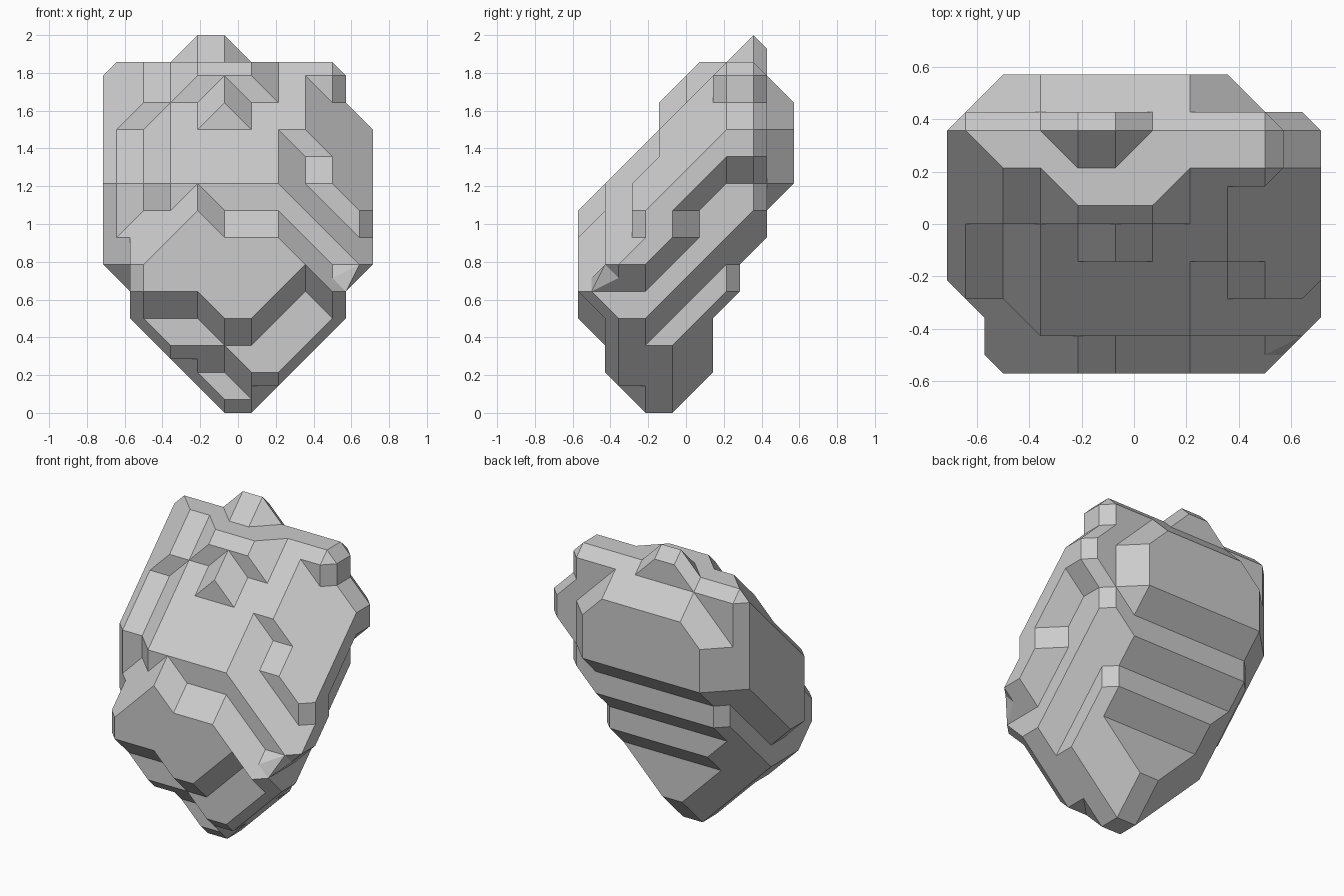
import bpy, bmesh
from itertools import product
from mathutils import Vector

if "Cube" in bpy.data.objects:
    bpy.data.objects.remove(bpy.data.objects["Cube"])

U = 1 / 14  # lattice unit; the stone is built on odd lattice points

# per column x: front slope offset, top of the belly bulge, back undercut
COLUMNS = {-9: (20, 0, 12), -7: (20, 11, 8), -5: (22, 13, 6), -3: (22, 15, 4),
           -1: (22, 13, 2), 1: (22, 13, 2), 3: (22, 13, 4), 5: (22, 11, 6),
           7: (20, 9, 10), 9: (18, 0, 16)}
# rear limit of each level z = 1, 3, 5 ...
BACK = [-1, 1, 1, 1, 3, 3, 5, 5, 7, 7, 7, 7, 5]
# local nicks and nubs in the front and back faces: (x, z) -> y
NICKS = {(5, 9): -5, (-7, 15): -3, (-1, 23): -1, (-7, 23): 1,
         (5, 17): -3, (5, 19): -1, (7, 15): -3, (9, 13): -3}
BACK_NICKS = {(-7, 23): 5, (5, 23): 5, (9, 11): -3, (9, 13): -1, (9, 19): 5}


def front(x, z):
    k, top, _ = COLUMNS[x]
    if (x, z) in NICKS:
        return NICKS[x, z]
    if z == 1 or (z == 3 and x < 1):
        return -3
    if z <= 7:                                   # tapered foot
        return -7 if z == 7 and abs(x) == 1 else -5
    if z <= top:                                 # belly bulge
        return -7
    y = max(-5, z - k)                           # sloping face
    if x == -9:
        return max(-3, y)
    if z == 25 and -3 <= x <= 1:                 # brow
        return 1
    return min(3, y)


def back(x, z):
    if (x, z) in BACK_NICKS:
        return BACK_NICKS[x, z]
    y = min(BACK[z // 2], z - COLUMNS[x][2])
    return min(y, 5) if abs(x) == 9 or x == 7 else y


# solid lattice points of the leaning stone
solid = set()
for z in range(1, 26, 2):
    for x in COLUMNS:
        if abs(x) > min(z, 7 if z < 11 else 9) or (x == 9 and z > 21):
            continue
        for y in range(front(x, z), back(x, z) + 1, 2):
            solid.add((x, y, z))
# crest on top
solid |= {(-3, 5, 27), (-1, 5, 27)}

CORNERS = list(product((0, 2), repeat=3))
bm = bmesh.new()
made = {}


def vert(p):
    if p not in made:
        made[p] = bm.verts.new(Vector(p) * U)
    return made[p]


def gap(p, q):
    return sum(abs(a - b) for a, b in zip(p, q))


def crossed(pts):
    """True if one side of the cell has solid points only on a diagonal."""
    for i in range(3):
        for s in {p[i] for p in pts}:
            d = [p for p in pts if p[i] == s and p in solid]
            if len(d) == 2 and gap(*d) == 4:
                return True
    return False


# chamfered skin: hull the smaller part of each lattice cell, keep its inner faces
for cell in product(range(-11, 11, 2), range(-11, 11, 2), range(-1, 29, 2)):
    pts = [tuple(a + b for a, b in zip(cell, c)) for c in CORNERS]
    part = [p for p in pts if p in solid]
    if not part or len(part) == 8:
        continue
    if len(part) > 4 and not crossed(pts):
        part = [p for p in pts if p not in solid]
    hull_pts = set(part)
    for p in part:
        for q in pts:
            if q not in part and gap(p, q) == 2:
                hull_pts.add(tuple((a + b) // 2 for a, b in zip(p, q)))
    tmp = bmesh.new()
    for p in sorted(hull_pts):
        tmp.verts.new(p)
    bmesh.ops.convex_hull(tmp, input=tmp.verts[:])
    for f in tmp.faces:
        co = [tuple(round(c) for c in v.co) for v in f.verts]
        on_side = any(all(p[i] == cell[i] + s for p in co)
                      for i in range(3) for s in (0, 2))
        if not on_side:
            vs = [vert(p) for p in co]
            if not bm.faces.get(vs):
                bm.faces.new(vs)
    tmp.free()

bmesh.ops.recalc_face_normals(bm, faces=bm.faces[:])
bmesh.ops.dissolve_limit(bm, angle_limit=0.02, verts=bm.verts[:], edges=bm.edges[:])
mesh = bpy.data.meshes.new("stone")
bm.to_mesh(mesh)
bm.free()
bpy.context.collection.objects.link(bpy.data.objects.new("stone", mesh))
